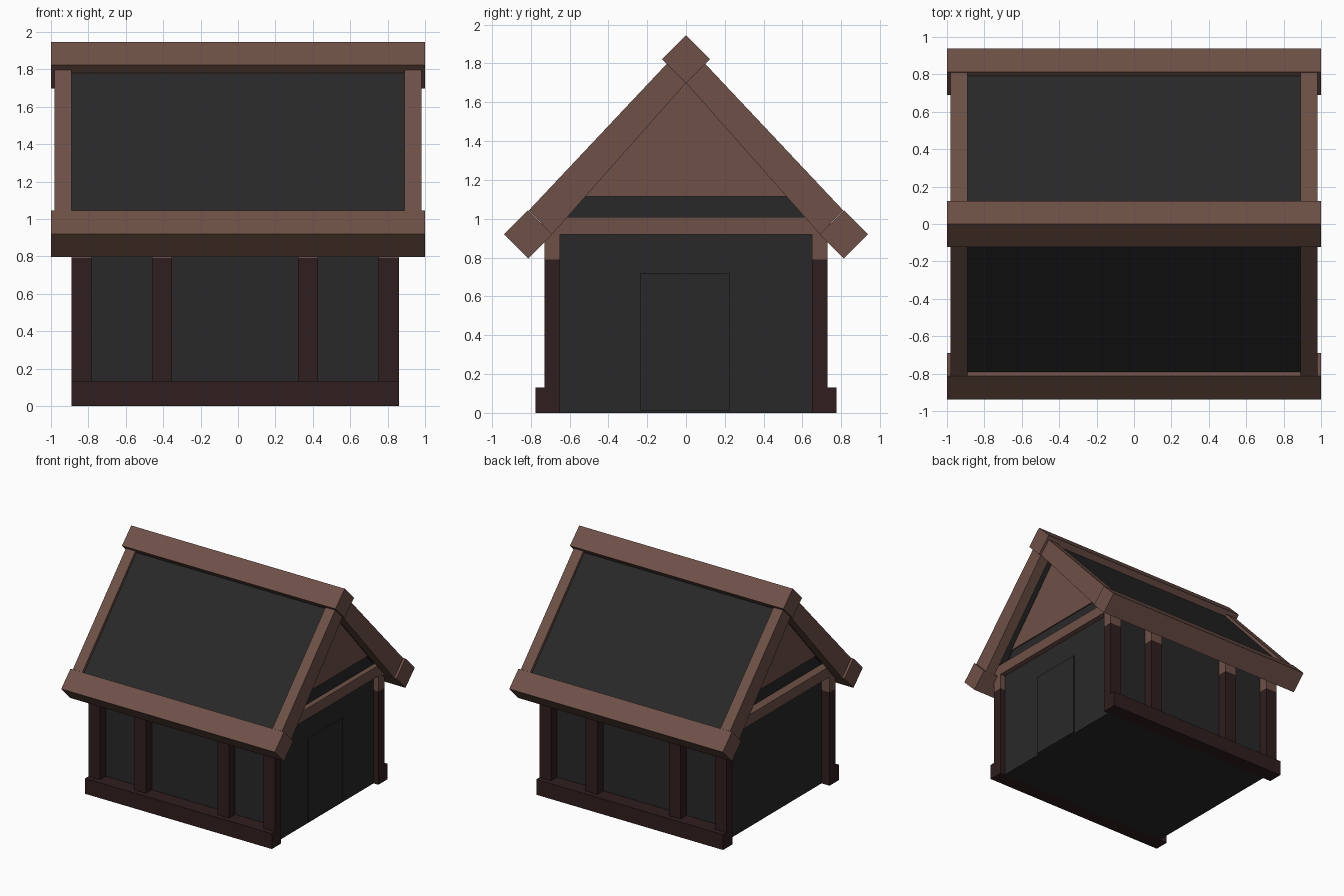
import bpy

if "Cube" in bpy.data.objects:
    bpy.data.objects.remove(bpy.data.objects["Cube"])


def material(name, rgb):
    m = bpy.data.materials.new(name)
    m.diffuse_color = (*rgb, 1)
    m.use_nodes = True
    m.node_tree.nodes["Principled BSDF"].inputs["Base Color"].default_value = m.diffuse_color
    return m


BROWN = material("light_timber", (0.156, 0.082, 0.063))
DARK = material("dark_timber", (0.030, 0.0125, 0.013))
GREY = material("charcoal", (0.0215, 0.0215, 0.0215))


def prism(name, profile, x0, x1, mat):
    """Extrude a (y, z) profile along x."""
    n = len(profile)
    area = sum(profile[i][0] * profile[(i + 1) % n][1] - profile[(i + 1) % n][0] * profile[i][1]
               for i in range(n))
    if area < 0:
        profile = profile[::-1]
    verts = [(x, y, z) for x in (x0, x1) for y, z in profile]
    faces = [tuple(range(n))[::-1], tuple(range(n, 2 * n))]
    faces += [(i, (i + 1) % n, (i + 1) % n + n, i + n) for i in range(n)]
    me = bpy.data.meshes.new(name)
    me.from_pydata(verts, [], faces)
    me.materials.append(mat)
    ob = bpy.data.objects.new(name, me)
    bpy.context.collection.objects.link(ob)
    return ob


def box(name, x, y, z, mat):
    return prism(name, [(y[0], z[0]), (y[1], z[0]), (y[1], z[1]), (y[0], z[1])], x[0], x[1], mat)


def diamond(cy, cz, r=0.124):
    return [(cy, cz - r), (cy + r, cz), (cy, cz + r), (cy - r, cz)]


# Walls and door, recessed behind the corner posts
WALL = 0.815
box("walls", (-WALL, WALL), (-0.65, 0.65), (0, 0.92), GREY)
box("door", (WALL, WALL + 0.009), (-0.235, 0.225), (0.01, 0.72), GREY)

# Ridge beam
prism("ridge_beam", diamond(0, 1.822), -1, 1, BROWN)

for s, side in ((-1, "front"), (1, "back")):
    def flip(profile):
        return [(s * y, z) for y, z in profile]

    def span(a, b):
        return tuple(sorted((s * a, s * b)))

    # Roof: eave beam, slope panel, end rafters
    prism(side + "_eave_beam", diamond(s * 0.813, 0.92), -1, 1, BROWN)
    prism(side + "_roof_panel",
          flip([(0.79, 1.025), (0.09, 1.78), (0.0, 1.76), (0.73, 0.96)]), -0.89, 0.89, GREY)
    for e, end in ((-1, "left"), (1, "right")):
        x0, x1 = sorted((e * 0.89, e * 0.98))
        prism(f"{side}_{end}_rafter",
              flip([(0.81, 1.043), (0.10, 1.797), (0, 1.70), (0.69, 0.92)]), x0, x1, BROWN)

    # Sill beam and posts with light upper ends
    box(side + "_sill", (-0.89, 0.86), span(0.65, 0.775), (0, 0.13), DARK)
    for i, x in enumerate((-0.89, -0.46, 0.32, 0.752)):
        box(f"{side}_post_{i}", (x, x + 0.108), span(0.65, 0.73), (0.13, 0.79), DARK)
        box(f"{side}_post_top_{i}", (x, x + 0.108), span(0.65, 0.73), (0.79, 0.95), BROWN)

# Attic core and gable ends
prism("attic", [(-0.68, 0.92), (0.68, 0.92), (0.68, 0.97), (0, 1.74), (-0.68, 0.97)],
      -WALL, WALL, GREY)
for e, end, outer in ((-1, "left", -0.89), (1, "right", 0.86)):
    x = sorted((outer, e * WALL))
    box(end + "_tie_beam", x, (-0.72, 0.72), (0.92, 1.01), BROWN)
    g0, g1 = sorted((e * WALL, e * (WALL + 0.01)))
    prism(end + "_gable_board", [(-0.56, 1.115), (0.56, 1.115), (0, 1.75)], g0, g1, BROWN)
